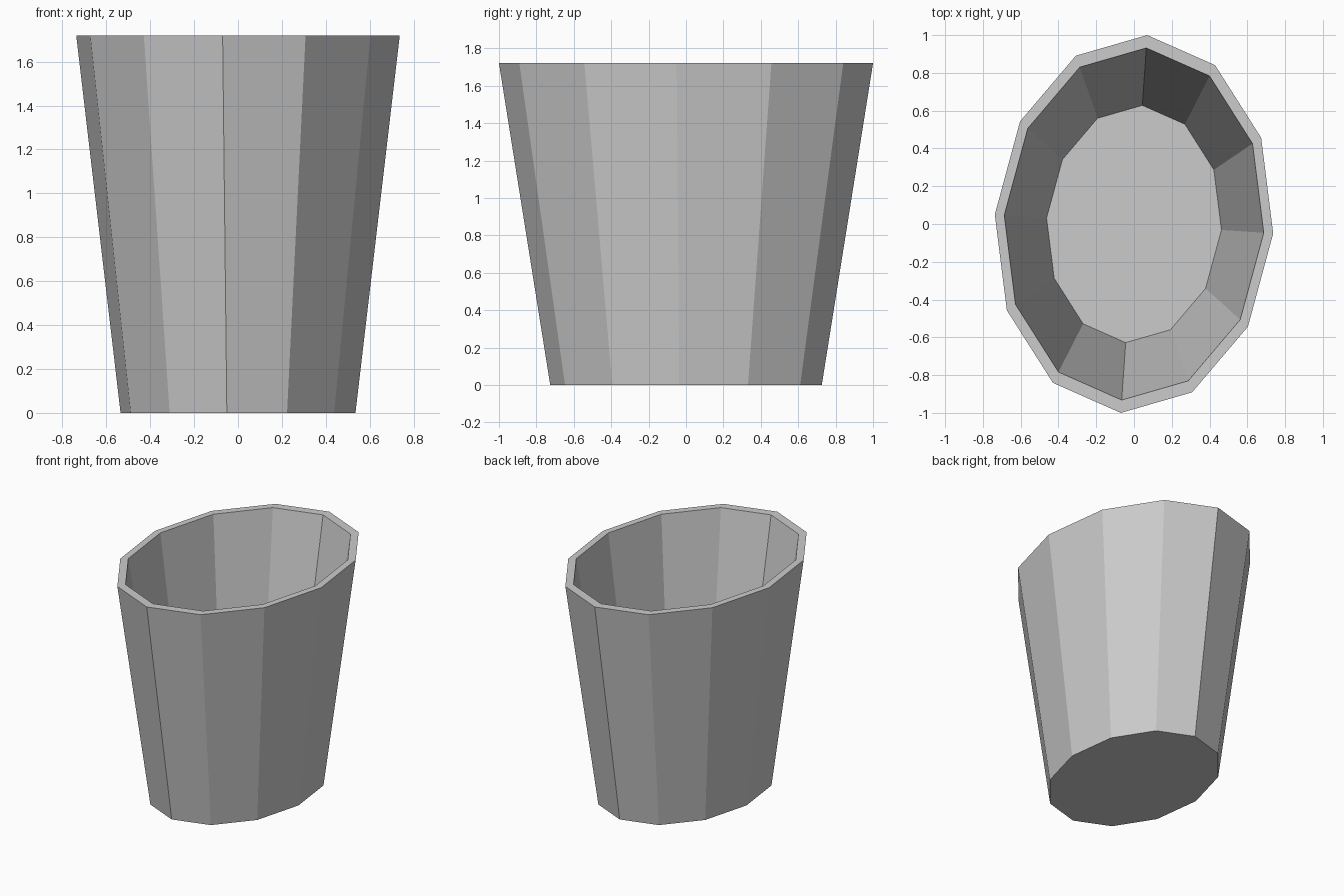
import bpy, bmesh, math
from mathutils import Vector

cube = bpy.data.objects.get("Cube")
if cube:
    bpy.data.objects.remove(cube, do_unlink=True)

SIDES = 12
HEIGHT = 1.72
FLOOR = 0.06
# Conjugate half-axes of the slightly skewed oval rim
LONG_AXIS = Vector((0.07, 1.0, 0))
SHORT_AXIS = Vector((0.737, -0.05, 0))

grey = bpy.data.materials.new("plain grey")
grey.use_nodes = True
colour = (0.6, 0.6, 0.6, 1)
grey.diffuse_color = colour
grey.node_tree.nodes["Principled BSDF"].inputs["Base Color"].default_value = colour

bm = bmesh.new()


def oval_ring(scale, z):
    """Twelve-sided oval, counter-clockwise from above."""
    verts = []
    for i in range(SIDES):
        a = -math.tau * i / SIDES
        p = (LONG_AXIS * math.cos(a) + SHORT_AXIS * math.sin(a)) * scale
        verts.append(bm.verts.new((p.x, p.y, z)))
    return verts


# Outer base, outer rim, inner rim, inner floor
rings = [oval_ring(s, z) for s, z in
         ((0.726, 0), (1.0, HEIGHT), (0.932, HEIGHT), (0.628, FLOOR))]
for low, high in zip(rings, rings[1:]):
    for i in range(SIDES):
        j = (i + 1) % SIDES
        bm.faces.new((low[i], low[j], high[j], high[i]))
bm.faces.new(rings[0][::-1])
bm.faces.new(rings[-1])
bmesh.ops.recalc_face_normals(bm, faces=bm.faces[:])

mesh = bpy.data.meshes.new("tapered_bin")
bm.to_mesh(mesh)
bm.free()
mesh.materials.append(grey)
tapered_bin = bpy.data.objects.new("tapered_bin", mesh)
bpy.context.collection.objects.link(tapered_bin)
